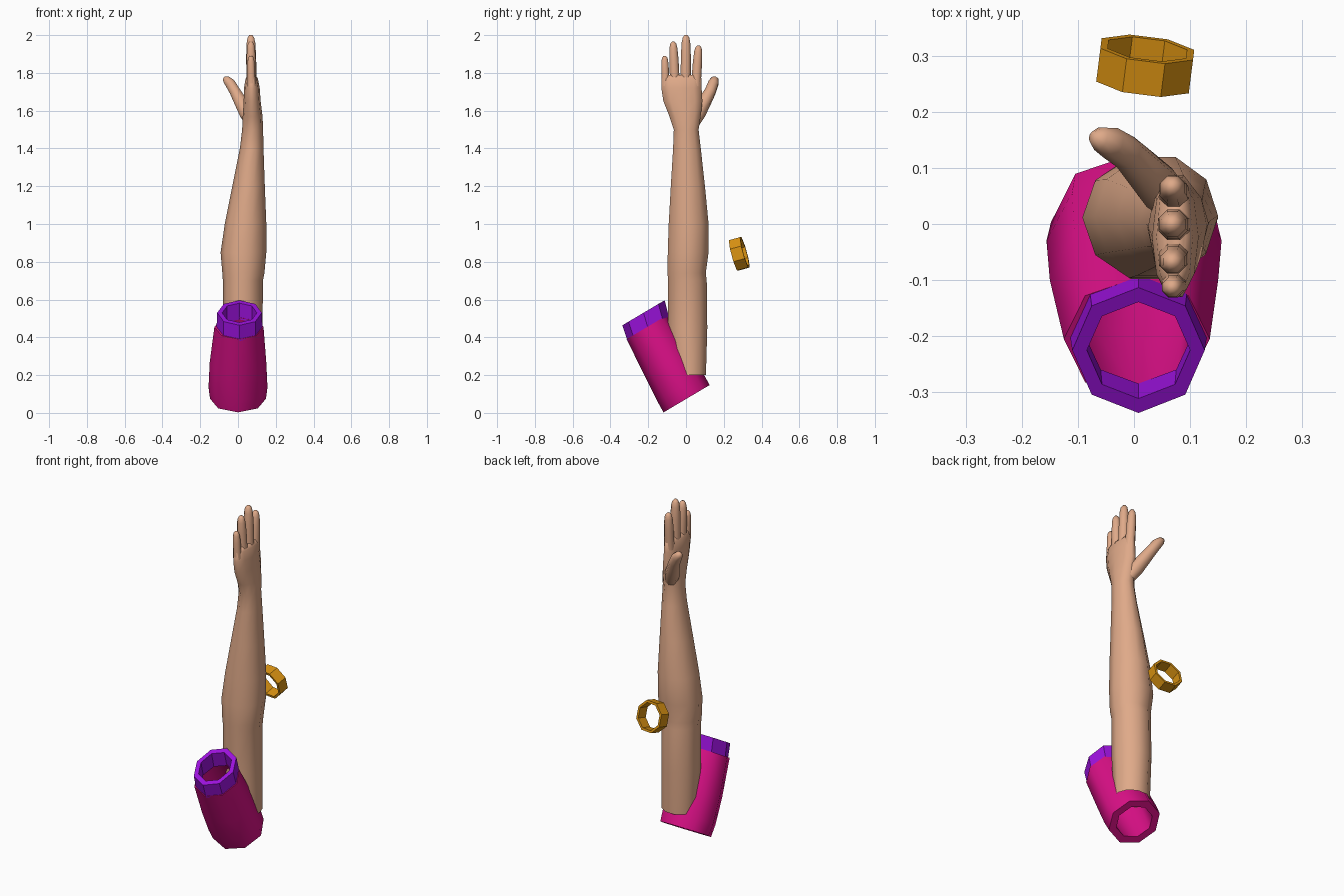
import bpy, bmesh, math
from mathutils import Vector

if "Cube" in bpy.data.objects:
    bpy.data.objects.remove(bpy.data.objects["Cube"])

def material(name, rgb):
    m = bpy.data.materials.new(name)
    m.diffuse_color = (*rgb, 1)
    m.use_nodes = True
    m.node_tree.nodes["Principled BSDF"].inputs["Base Color"].default_value = m.diffuse_color
    return m

SKIN = material("skin tan", (0.74, 0.40, 0.25))
PINK = material("sleeve magenta", (0.70, 0.005, 0.24))
PURPLE = material("cuff purple", (0.33, 0.006, 0.72))
GOLD = material("bracelet gold", (0.70, 0.29, 0.006))

def ring(center, u, v, sides, phase=0.0):
    """Points of an ellipse spanned by the half-axes u and v."""
    c, u, v = Vector(center), Vector(u), Vector(v)
    angles = [2 * math.pi * (i + phase) / sides for i in range(sides)]
    return [c + u * math.cos(a) + v * math.sin(a) for a in angles]

def loft(name, rings, mat, cap_start=False, cap_end=False, closed=False, angle=60):
    """Skin a list of rings into one object."""
    bm = bmesh.new()
    loops = [[bm.verts.new(p) for p in r] for r in rings]
    n = len(loops[0])
    pairs = list(zip(loops, loops[1:]))
    if closed:
        pairs.append((loops[-1], loops[0]))
    for a, b in pairs:
        for i in range(n):
            j = (i + 1) % n
            bm.faces.new((a[i], a[j], b[j], b[i]))
    if cap_start:
        bm.faces.new(loops[0][::-1])
    if cap_end:
        bm.faces.new(loops[-1])
    bmesh.ops.recalc_face_normals(bm, faces=bm.faces)
    me = bpy.data.meshes.new(name)
    bm.to_mesh(me)
    bm.free()
    me.materials.append(mat)
    ob = bpy.data.objects.new(name, me)
    bpy.context.collection.objects.link(ob)
    bpy.ops.object.select_all(action='DESELECT')
    ob.select_set(True)
    bpy.context.view_layer.objects.active = ob
    bpy.ops.object.shade_smooth_by_angle(angle=math.radians(angle))
    return ob

def box_ring(z, x0, x1, y0, y1, sides=10):
    return ring(((x0 + x1) / 2, (y0 + y1) / 2, z),
                ((x1 - x0) / 2, 0, 0), (0, (y1 - y0) / 2, 0), sides)

# Upper arm, forearm and palm: z, x range, y range
arm_sections = [
    (0.20, -0.07, 0.130, -0.075, 0.110),
    (0.45, -0.08, 0.130, -0.100, 0.118),
    (0.70, -0.08, 0.132, -0.100, 0.115),
    (0.74, -0.083, 0.140, -0.103, 0.110),
    (0.85, -0.092, 0.150, -0.102, 0.125),
    (1.00, -0.070, 0.150, -0.097, 0.125),
    (1.20, -0.030, 0.142, -0.085, 0.105),
    (1.40, 0.010, 0.135, -0.072, 0.082),
    (1.50, 0.022, 0.133, -0.068, 0.070),
    (1.57, 0.025, 0.130, -0.092, 0.082),
    (1.65, 0.030, 0.120, -0.125, 0.092),
    (1.72, 0.032, 0.115, -0.136, 0.088),
    (1.77, 0.040, 0.105, -0.134, 0.088),
    (1.79, 0.055, 0.092, -0.115, 0.070),
]
loft("arm_and_palm", [box_ring(*s) for s in arm_sections], SKIN, cap_end=True, angle=80)

def finger(name, points, radii):
    """Rounded tube along a short path."""
    pts = [Vector(p) for p in points]
    rings = []
    for i, (p, r) in enumerate(zip(pts, radii)):
        d = (pts[min(i + 1, len(pts) - 1)] - pts[max(i - 1, 0)]).normalized()
        u = Vector((0, 1, 0)).cross(d).normalized()
        rings.append(ring(p, u * r, d.cross(u) * r, 8, 0.5))
    loft(name, rings, SKIN, True, True, angle=80)

# Four fingers: name, y at base, y at tip, tip height, radius
for name, yb, yt, top, r in [("index_finger", 0.052, 0.067, 1.945, 0.027),
                             ("middle_finger", -0.002, 0.0, 2.0, 0.029),
                             ("ring_finger", -0.058, -0.068, 1.965, 0.027),
                             ("little_finger", -0.108, -0.113, 1.89, 0.022)]:
    path, radii = [], []
    for t, k in [(0, 1.05), (0.35, 1.0), (0.6, 0.98), (0.85, 0.85), (0.95, 0.65), (1, 0.3)]:
        path.append((0.072 - 0.004 * t, yb + (yt - yb) * t, 1.73 + (top - 1.73) * t))
        radii.append(r * k)
    finger(name, path, radii)

# Thumb, reaching back and to the left
finger("thumb",
       [(0.07, 0.04, 1.54), (0.045, 0.065, 1.59), (0.012, 0.10, 1.65),
        (-0.015, 0.128, 1.70), (-0.042, 0.145, 1.745), (-0.062, 0.152, 1.765), (-0.075, 0.155, 1.773)],
       [0.035, 0.042, 0.036, 0.031, 0.029, 0.022, 0.010])

# Sleeve and cuff, hollow with thick walls, leaning forward
LEAN = Vector((0, 0.86, 0.51))

def sleeve_ring(x, y, z, rx, r):
    return ring((x, y, z), (rx, 0, 0), LEAN * r, 8)

loft("sleeve", [
    sleeve_ring(0.005, -0.205, 0.455, 0.100, 0.100),
    sleeve_ring(0.005, -0.205, 0.455, 0.130, 0.127),
    sleeve_ring(0.0, -0.10, 0.265, 0.150, 0.138),
    sleeve_ring(0.0, -0.03, 0.135, 0.156, 0.142),
    sleeve_ring(0.0, 0.003, 0.075, 0.148, 0.142),
    sleeve_ring(0.0, 0.003, 0.075, 0.105, 0.100),
    sleeve_ring(0.0, -0.10, 0.265, 0.125, 0.115),
], PINK, closed=True, angle=50)

loft("cuff", [
    sleeve_ring(0.008, -0.200, 0.445, 0.122, 0.127),
    sleeve_ring(0.008, -0.225, 0.530, 0.118, 0.130),
    sleeve_ring(0.008, -0.225, 0.530, 0.092, 0.100),
    sleeve_ring(0.008, -0.200, 0.445, 0.095, 0.098),
], PURPLE, closed=True, angle=40)

# Loose bracelet behind the arm
axis = Vector((0.12, 0.95, 0.26)).normalized()
side = axis.cross(Vector((0, 0, 1))).normalized()
up = side.cross(axis)
mid = Vector((0.02, 0.282, 0.842))
loft("bracelet", [ring(mid + axis * h, side * r, up * r, 8, 0.5)
                  for h, r in [(-0.031, 0.090), (0.031, 0.090), (0.031, 0.076), (-0.031, 0.076)]],
     GOLD, closed=True, angle=30)
